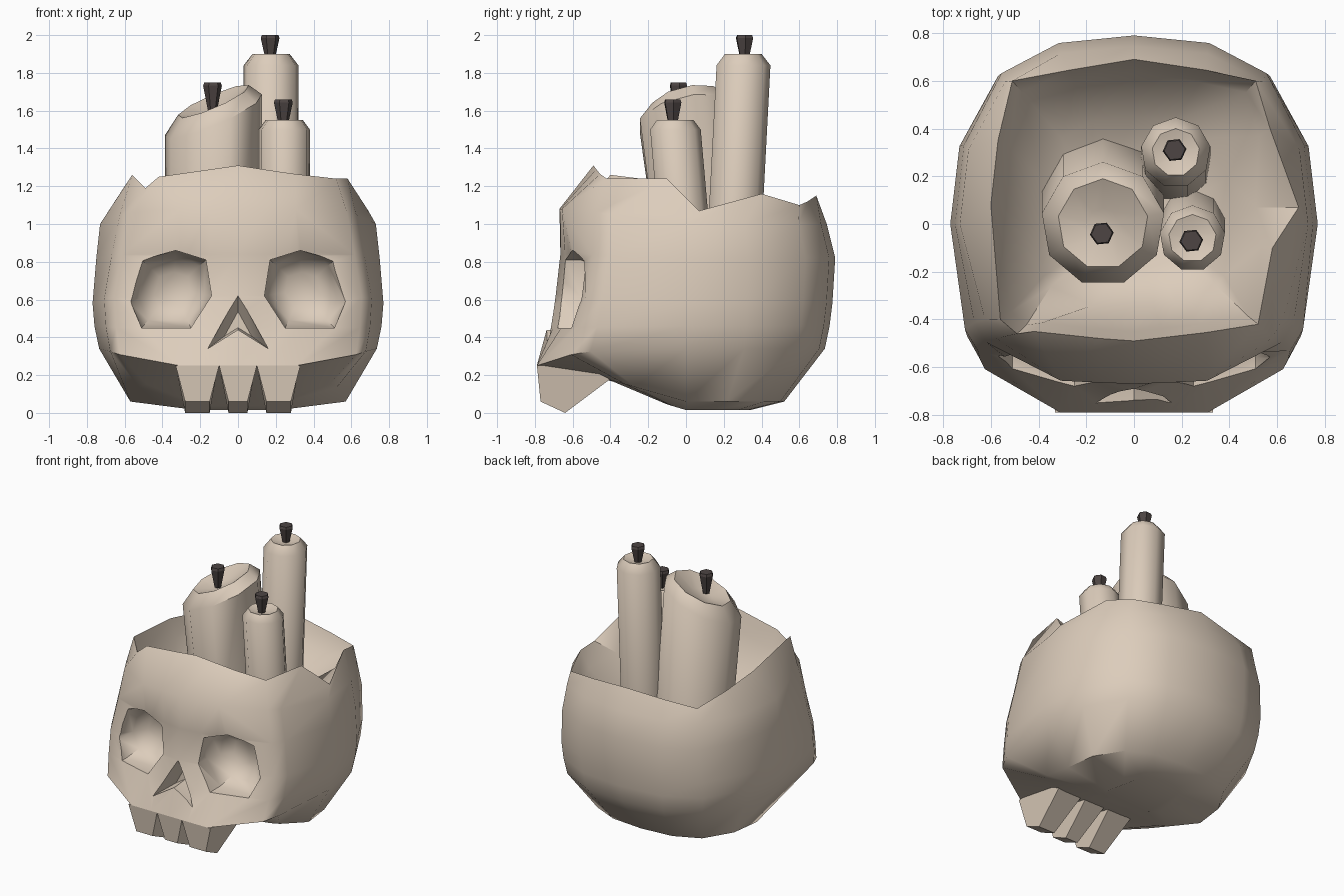
import bpy
import bmesh
from math import cos, sin, pi

if "Cube" in bpy.data.objects:
    bpy.data.objects.remove(bpy.data.objects["Cube"], do_unlink=True)


def material(name, color):
    mat = bpy.data.materials.new(name)
    mat.use_nodes = True
    mat.diffuse_color = color
    mat.node_tree.nodes["Principled BSDF"].inputs["Base Color"].default_value = color
    return mat


BONE = material("bone", (0.72, 0.61, 0.50, 1))
CHAR = material("charred wick", (0.075, 0.06, 0.057, 1))


def loft(name, groups, mat):
    """Skin each group of equal-length point rings into a closed shell."""
    bm = bmesh.new()
    for rings in groups:
        loops = [[bm.verts.new(p) for p in ring] for ring in rings]
        count = len(loops[0])
        for low, high in zip(loops, loops[1:]):
            for i in range(count):
                j = (i + 1) % count
                bm.faces.new((low[i], low[j], high[j], high[i]))
        bm.faces.new(loops[0])
        bm.faces.new(loops[-1])
    bmesh.ops.recalc_face_normals(bm, faces=bm.faces)
    mesh = bpy.data.meshes.new(name)
    bm.to_mesh(mesh)
    bm.free()
    mesh.materials.append(mat)
    obj = bpy.data.objects.new(name, mesh)
    bpy.context.collection.objects.link(obj)
    return obj


def select(obj):
    bpy.ops.object.select_all(action="DESELECT")
    obj.select_set(True)
    bpy.context.view_layer.objects.active = obj


def smooth(obj, angle):
    select(obj)
    bpy.ops.object.shade_smooth_by_angle(angle=angle * pi / 180)


# Skull outline, back centre round the left side to the front centre, mirrored
half = [(0, 1), (.42, .96), (.74, .8), (.95, .42), (1, 0),
        (.92, -.64), (.85, -.77), (.42, -1), (.2, -1), (0, -1)]
outline = half + [(-x, y) for x, y in half[-2:0:-1]]


def level(width, back, front, z, z_front, brow=1.0, cheek=1, temple=1.0):
    """One skull ring; brow sinks the eyes, cheek lifts the sides, temple pulls in."""
    ring = []
    for x, y in outline:
        depth = y * (back if y > 0 else front)
        pull = temple if -.9 < y < -.5 else 1
        if y == -1 and x:
            depth *= brow if abs(x) > .3 else brow ** .4
        ring.append((x * width * pull, depth * pull,
                     z + (z_front - z) * max(0, -y) ** cheek))
    return ring


# Broken rim of the open cranium
rim = [(0, .69, 1.15), (.3, .645, 1.12), (.51, .6, 1.1), (.57, .4, 1.16),
       (.69, .07, 1.07), (.58, -.1, 1.24), (.52, -.42, 1.24), (.3, -.455, 1.265),
       (.13, -.475, 1.29), (0, -.49, 1.31), (-.14, -.48, 1.29), (-.42, -.45, 1.25),
       (-.49, -.46, 1.19), (-.56, -.4, 1.26), (-.6, .08, 1.2), (-.57, .35, 1.15),
       (-.51, .6, 1.1), (-.27, .645, 1.12)]
inner = [(x * .92, y * .92, z - .13) for x, y, z in rim]
inner[4] = (.51, .07, 1.03)

skull = loft("skull", [[
    level(.24, .24, .18, .74, .74),
    level(.41, .45, .34, .86, .86),
    inner,
    rim,
    level(.73, .745, .67, 1.0, 1.08, .98, temple=.93),
    level(.75, .79, .665, .82, .84, .91, temple=.97),
    level(.77, .775, .69, .58, .62, .87),
    level(.76, .76, .735, .46, .45, .9),
    level(.735, .735, .79, .34, .25, cheek=4),
    level(.57, .52, .42, .06, .18),
    level(.22, .34, .1, .015, .045),
]], BONE)

# Eye sockets and nose, cut as tapering pits
socket = [(.51, .81), (.33, .86), (.17, .81), (.14, .62), (.25, .45), (.51, .45), (.57, .59)]
nose = [(0, .63), (.16, .34), (0, .44), (-.16, .34)]


def pit(name, shape, centre, steps):
    cx, cz = centre
    rings = [[(cx + (x - cx) * s, y, cz + (z - cz) * s) for x, z in shape]
             for y, s in steps]
    cutter = loft(name, [rings], BONE)
    cutter.hide_render = True
    cut = skull.modifiers.new(name, "BOOLEAN")
    cut.operation = "DIFFERENCE"
    cut.solver = "EXACT"
    cut.object = cutter
    select(skull)
    bpy.ops.object.modifier_apply(modifier=name)
    bpy.data.objects.remove(cutter, do_unlink=True)


for side, sign in (("left", 1), ("right", -1)):
    pit(side + "_socket_cutter", [(sign * x, z) for x, z in socket], (sign * .34, .65),
        [(-1, 1), (-.56, 1), (-.46, .8), (-.4, .45)])
pit("nose_cutter", nose, (0, .46), [(-1, 1), (-.7, 1), (-.61, .45)])
smooth(skull, 48)

# Upper teeth: one side profile swept across each tapering tooth
tooth_side = [(-.789, .25), (-.77, .06), (-.64, 0), (-.4, .18), (-.45, .25)]


def tooth(top, bottom):
    def edge(k):
        return [(bottom[k] + (top[k] - bottom[k]) * max(0, z - .06) / .19, y, z)
                for y, z in tooth_side]
    return [edge(0), edge(1)]


loft("teeth", [tooth((-.1, .1), (-.05, .05)),
               tooth((.1, .33), (.15, .28)),
               tooth((-.33, -.1), (-.28, -.15))], BONE)


def circle(centre, radius, sides, slope=(0, 0), start=pi / 2):
    x, y, z = centre
    ring = []
    for i in range(sides):
        a = 2 * pi * i / sides + start
        dx, dy = radius * cos(a), radius * sin(a)
        ring.append((x + dx, y + dy, z + dx * slope[0] + dy * slope[1]))
    return ring


def candle(name, base, top, radius, lip, shoulder, dish, slope, wick, wick_height):
    """Leaning wax body with a bevelled lip and dished top, plus a flared wick."""
    x, y, z = top
    body = loft(name, [[
        circle(base, radius, 9),
        circle((x, y, z - shoulder), radius, 9, slope),
        circle(top, lip, 9, slope),
        circle((x, y, z - dish), lip * .35, 9, slope),
    ]], BONE)
    smooth(body, 48)
    wx, wy, wz = wick
    loft(name + "_wick", [[circle((wx, wy, wz), .024, 6, start=.1),
                           circle((wx, wy, wz + wick_height * .88), .05, 6, start=.1),
                           circle((wx, wy, wz + wick_height), .044, 6, start=.1)]], CHAR)


# Three candles standing in the bowl
candle("wide_candle", (-.13, .11, .7), (-.13, 0, 1.65), .26, .19, .08, .05,
       (.42, .2), (-.135, -.04, 1.6), .15)
candle("tall_candle", (.175, .24, .7), (.175, .3, 1.9), .147, .1, .06, .02,
       (0, 0), (.17, .31, 1.87), .13)
candle("short_candle", (.245, .01, .7), (.245, -.06, 1.55), .138, .1, .05, .02,
       (0, 0), (.24, -.07, 1.52), .14)
